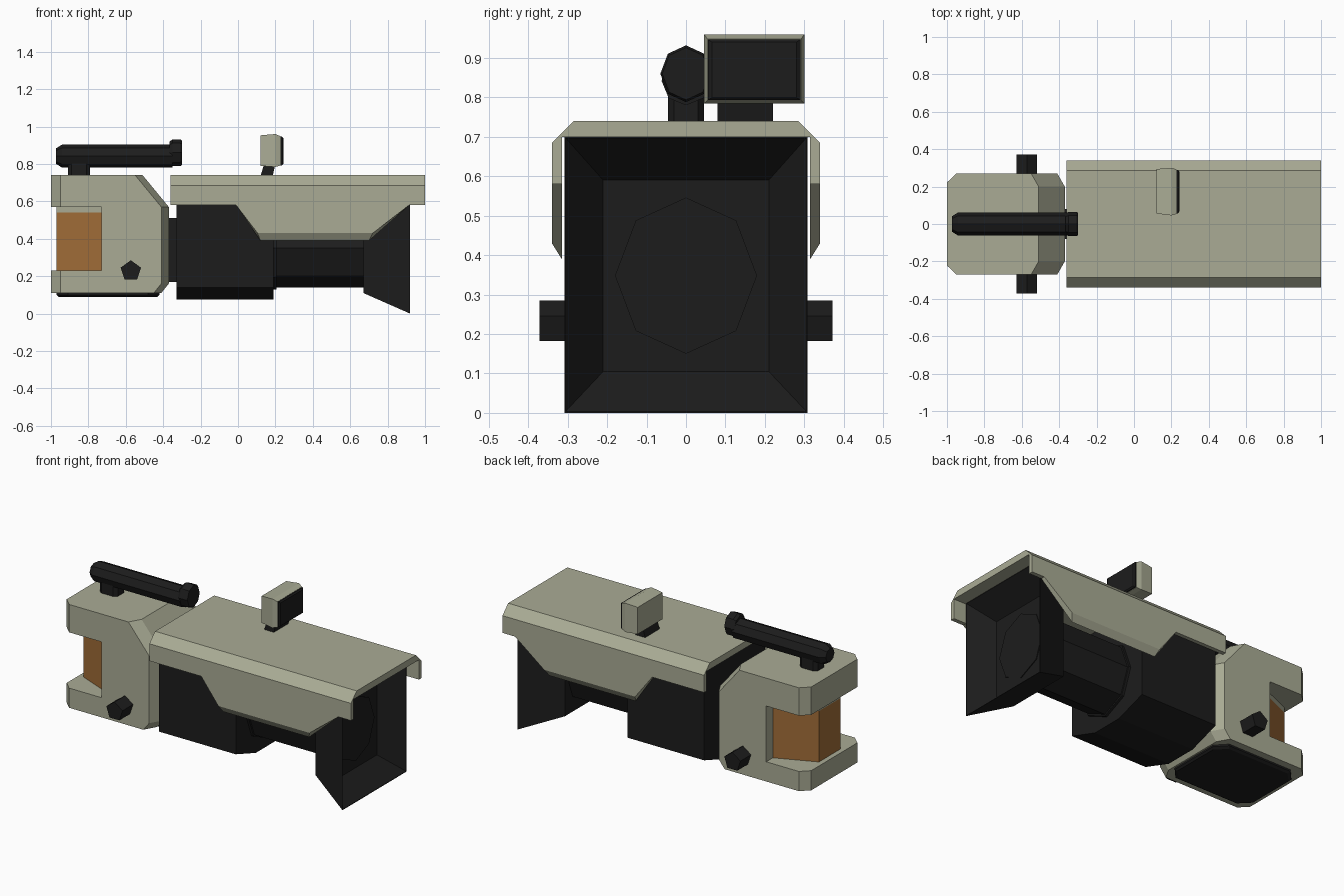
import bpy, bmesh, math

if "Cube" in bpy.data.objects:
    bpy.data.objects.remove(bpy.data.objects["Cube"])


def material(name, rgb):
    m = bpy.data.materials.new(name)
    m.diffuse_color = (*rgb, 1)
    m.use_nodes = True
    m.node_tree.nodes["Principled BSDF"].inputs["Base Color"].default_value = m.diffuse_color
    return m


TAN = material("olive_tan", (0.40, 0.41, 0.30))
DARK = material("black_plastic", (0.012, 0.012, 0.012))
BROWN = material("battery_brown", (0.355, 0.152, 0.039))


def loft(name, rings, mat):
    """Join equal-length rings of points into a capped solid."""
    bm = bmesh.new()
    vs = [[bm.verts.new(p) for p in r] for r in rings]
    n = len(rings[0])
    for a, b in zip(vs, vs[1:]):
        for i in range(n):
            j = (i + 1) % n
            bm.faces.new((a[i], a[j], b[j], b[i]))
    bm.faces.new(vs[0][::-1])
    bm.faces.new(vs[-1])
    bmesh.ops.recalc_face_normals(bm, faces=bm.faces)
    me = bpy.data.meshes.new(name)
    bm.to_mesh(me)
    bm.free()
    me.materials.append(mat)
    ob = bpy.data.objects.new(name, me)
    bpy.context.collection.objects.link(ob)
    return ob


def rect_x(x, y0, y1, z0, z1):
    return [(x, y0, z0), (x, y1, z0), (x, y1, z1), (x, y0, z1)]


def gon_x(x, z, ry, rz, n=8, turn=0.0):
    angs = [math.tau * (i + turn) / n for i in range(n)]
    return [(x, ry * math.sin(a), z + rz * math.cos(a)) for a in angs]


def plan(z, outline):
    return [(x, y, z) for x, y in outline]


def mirrored(half):
    """Close a half outline across y = 0."""
    return half + [(u, -v) for u, v in reversed(half)]


# Rear body: C-shaped side profile with chamfered corners
def body_ring(y, y_back, b, f):
    p = [(b, .11), (f - .04, .11), (f, .16), (f, .57), (f - .14, .74),
         (b, .74), (b, .57), (-.73, .57), (-.73, .23), (b, .23)]
    return [(x, y_back if x == b else y, z) for x, z in p]


loft("rear_body", [body_ring(-.27, -.27, -.95, -.41), body_ring(-.20, -.222, -1, -.37),
                   body_ring(.20, .222, -1, -.37), body_ring(.27, .27, -.95, -.41)], TAN)

# Battery in the rear notch, with its light cap
bat = mirrored([(-.72, .21), (-.97, .105)])
loft("battery", [plan(.225, bat), plan(.54, bat)], BROWN)
loft("battery_cap", [plan(.54, bat), plan(.575, bat)], TAN)

# Base plate under the body
base = mirrored([(-.97, .16), (-.91, .225), (-.48, .225), (-.42, .16)])
foot = mirrored([(-.96, .15), (-.90, .21), (-.49, .21), (-.43, .15)])
loft("base_plate", [plan(.09, foot), plan(.10, base), plan(.12, base)], DARK)

# Five-sided side knobs
for s, side in ((-1, "front"), (1, "back")):
    rings = []
    for y in (.25, .372):
        rings.append([(-.573 + .057 * math.sin(math.tau * i / 5), s * y,
                       .228 + .057 * math.cos(math.tau * i / 5)) for i in range(5)])
    loft(side + "_knob", rings, DARK)

# Carry handle: post, bar and collar
loft("handle_post", [plan(z, mirrored([(-.91, .03), (-.89, .046), (-.81, .046), (-.79, .03)]))
                     for z in (.73, .81)], DARK)
loft("handle_bar", [gon_x(-.972, .842, .042, .042), gon_x(-.94, .842, .062, .062),
                    gon_x(-.35, .842, .062, .062)], DARK)
loft("handle_collar", [gon_x(-.365, .86, .055, .06), gon_x(-.35, .86, .065, .072),
                       gon_x(-.31, .86, .065, .072), gon_x(-.30, .86, .06, .066)], DARK)

# Lens mount and main barrel
loft("lens_mount", [rect_x(x, -.08, .08, .17, .51) for x in (-.40, -.31)], DARK)
barrel = mirrored([(.075, .1), (.14, .293), (.70, .293)])
loft("main_barrel", [[(x, y, z) for z, y in barrel] for x in (-.328, .19)], DARK)

# Narrow lens tube with a thin ring at its rear
loft("lens_tube", [gon_x(x, .35, .19, .21) for x in (.18, .69)], DARK)
loft("lens_ring", [gon_x(x, .35, .20, .22) for x in (.18, .205)], DARK)

# Flared hood, recessed at the front, with the lens glass inside
loft("lens_hood", [rect_x(.67, -.21, .21, .11, .59), rect_x(.92, -.308, .308, 0, .70),
                   rect_x(.92, -.305, .305, .004, .697), rect_x(.79, -.21, .21, .105, .59)], DARK)
loft("lens_glass", [gon_x(x, .348, .18, .198) for x in (.78, .795)], DARK)

# Top cover shell
ring = [(.58, .34), (.685, .34), (.74, .285), (.74, -.285), (.685, -.34), (.58, -.34),
        (.58, -.315), (.70, -.315), (.70, .315), (.58, .315)]
loft("top_cover", [[(x, y, z) for z, y in ring] for x in (-.36, 1)], TAN)

# Side skirts hanging from the cover, bevelled inward at the bottom
for s, side in ((-1, "front"), (1, "back")):
    outer = [(-.01, .58), (.105, .43), (.72, .43), (.915, .58)]
    inner = [(-.01, .58), (.12, .39), (.70, .39), (.915, .58)]
    loft(side + "_skirt", [[(x, s * .34, z) for x, z in outer],
                           [(x, s * .315, z) for x, z in inner]], TAN)

# Viewfinder: leaning stand, tan housing and dark screen
loft("viewfinder_stand", [
    [(.12, .08, .735), (.185, .08, .735), (.185, .22, .735), (.12, .22, .735)],
    [(.14, .08, .80), (.20, .08, .80), (.20, .22, .80), (.14, .22, .80)]], DARK)
loft("viewfinder_housing", [rect_x(.12, .056, .294, .79, .953), rect_x(.20, .046, .30, .784, .96),
                            rect_x(.228, .054, .292, .792, .948)], TAN)
loft("viewfinder_screen", [rect_x(.215, .056, .29, .793, .947), rect_x(.235, .056, .29, .793, .947),
                           rect_x(.242, .066, .28, .80, .94)], DARK)
